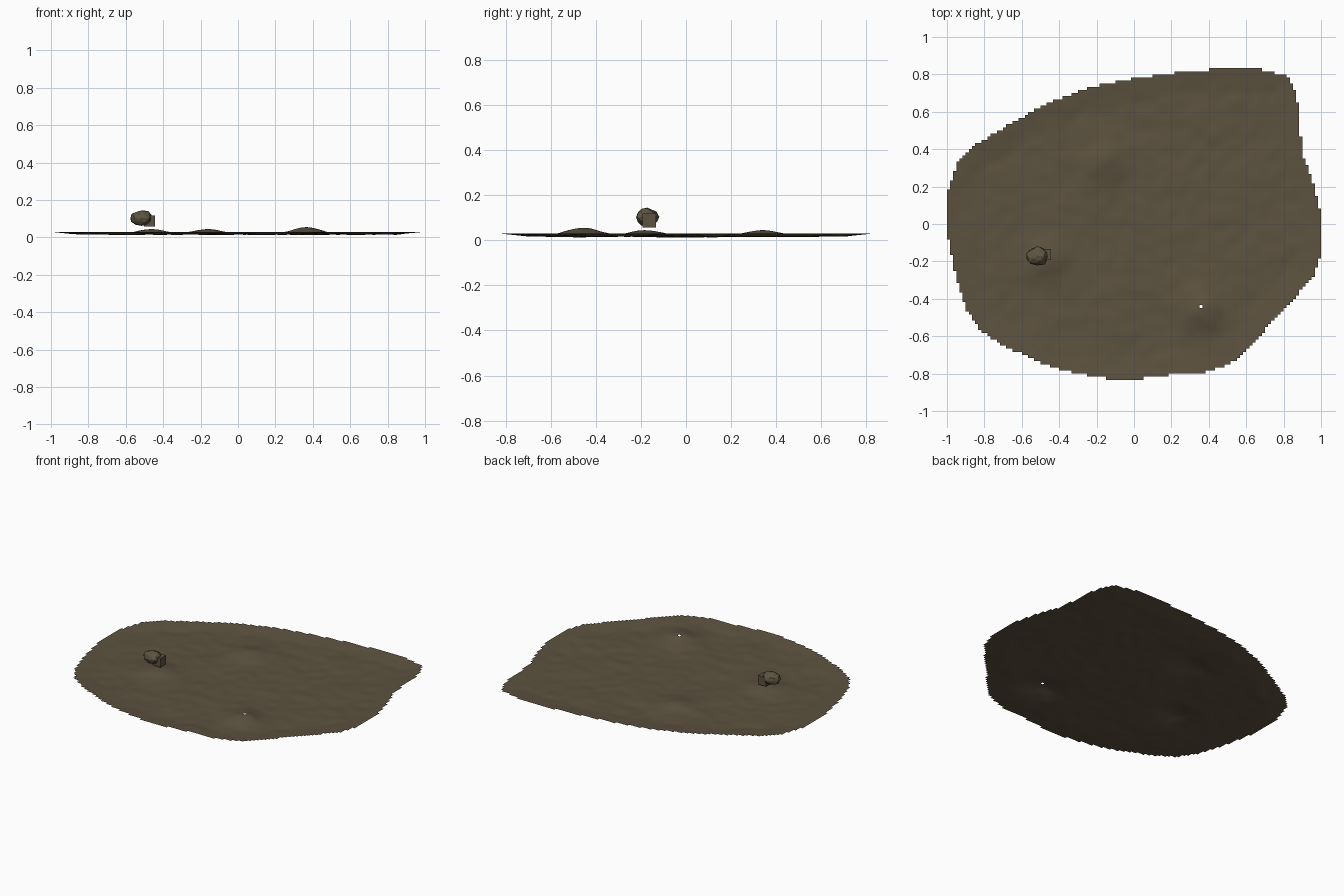
import bpy
import bmesh
import math
from mathutils import Vector, noise
from mathutils.geometry import intersect_point_line

default_cube = bpy.data.objects.get("Cube")
if default_cube:
    bpy.data.objects.remove(default_cube, do_unlink=True)


def make_material(name, colour):
    material = bpy.data.materials.new(name)
    material.use_nodes = True
    material.diffuse_color = colour
    material.node_tree.nodes["Principled BSDF"].inputs["Base Color"].default_value = colour
    return material


def add_object(name, bm, material):
    mesh = bpy.data.meshes.new(name)
    bm.to_mesh(mesh)
    bm.free()
    mesh.materials.append(material)
    obj = bpy.data.objects.new(name, mesh)
    bpy.context.collection.objects.link(obj)
    return obj


earth = make_material("brown earth", (0.108, 0.084, 0.050, 1))
stone = make_material("olive stone", (0.108, 0.088, 0.053, 1))

# Ground outline in hundredths, counter-clockwise from the left edge
outline = [Vector((x / 100, y / 100, 0)) for x, y in (
    (-100, 15), (-100, -5), (-95, -30), (-90, -45), (-82, -57), (-70, -65),
    (-50, -74), (-35, -79), (-12, -83), (2, -83), (25, -80), (40, -79),
    (55, -73), (65, -62), (80, -46), (96, -28), (100, -15), (100, 5),
    (95, 25), (90, 37), (87, 70), (82, 79), (67, 83), (46, 83),
    (22, 81), (-5, 77), (-23, 73), (-46, 65), (-65, 54), (-85, 42), (-95, 32))]
edges = list(zip(outline, outline[1:] + outline[:1]))
mounds = ((-0.47, -0.18, 0.026), (-0.17, 0.34, 0.026), (0.37, -0.46, 0.036))


def inside(x, y):
    hit = False
    for a, b in edges:
        if (a.y > y) != (b.y > y) and x < a.x + (y - a.y) * (b.x - a.x) / (b.y - a.y):
            hit = not hit
    return hit


def edge_distance(point):
    nearest = []
    for a, b in edges:
        spot, t = intersect_point_line(point, a, b)
        nearest.append((a.lerp(b, min(max(t, 0), 1)) - point).length)
    return min(nearest)


def ground_height(x, y):
    point = Vector((x, y, 0))
    z = 0.017 + 0.006 * noise.noise(point * 4) + 0.004 * noise.noise(point * 13)
    for mx, my, height in mounds:
        z += height * math.exp(-((x - mx) ** 2 + (y - my) ** 2) / 0.012)
    rim = max(0, 1 - edge_distance(point) / 0.13)
    return max(0, z + (0.03 - z) * rim)


# Ground sheet of small square cells, with a one-cell hole in a mound
cell = 1 / 60
columns, rows = 120, 100
bm = bmesh.new()
corners = {}


def corner(i, j):
    if (i, j) not in corners:
        x, y = (i - columns / 2) * cell, (j - rows / 2) * cell
        corners[i, j] = bm.verts.new((x, y, ground_height(x, y)))
    return corners[i, j]


for i in range(columns):
    for j in range(rows):
        x, y = (i + 0.5 - columns / 2) * cell, (j + 0.5 - rows / 2) * cell
        hole = abs(x - 0.357) < cell / 2 and abs(y + 0.437) < cell / 2
        if inside(x, y) and not hole:
            face = bm.faces.new((corner(i, j), corner(i + 1, j),
                                 corner(i + 1, j + 1), corner(i, j + 1)))
            face.smooth = True
add_object("ground", bm, earth)

# Lumpy faceted boulder
bm = bmesh.new()
bmesh.ops.create_icosphere(bm, subdivisions=2, radius=1)
for vert in bm.verts:
    vert.co *= 1 + 0.16 * noise.noise(vert.co * 1.7)
    vert.co = Vector((vert.co.x * 0.061, vert.co.y * 0.05, vert.co.z * 0.041))
boulder = add_object("boulder", bm, stone)
boulder.location = (-0.515, -0.172, 0.103)

# Small block set into the side of the boulder
bm = bmesh.new()
bmesh.ops.create_cube(bm, size=0.06)
block = add_object("block", bm, stone)
block.location = (-0.473, -0.163, 0.087)
